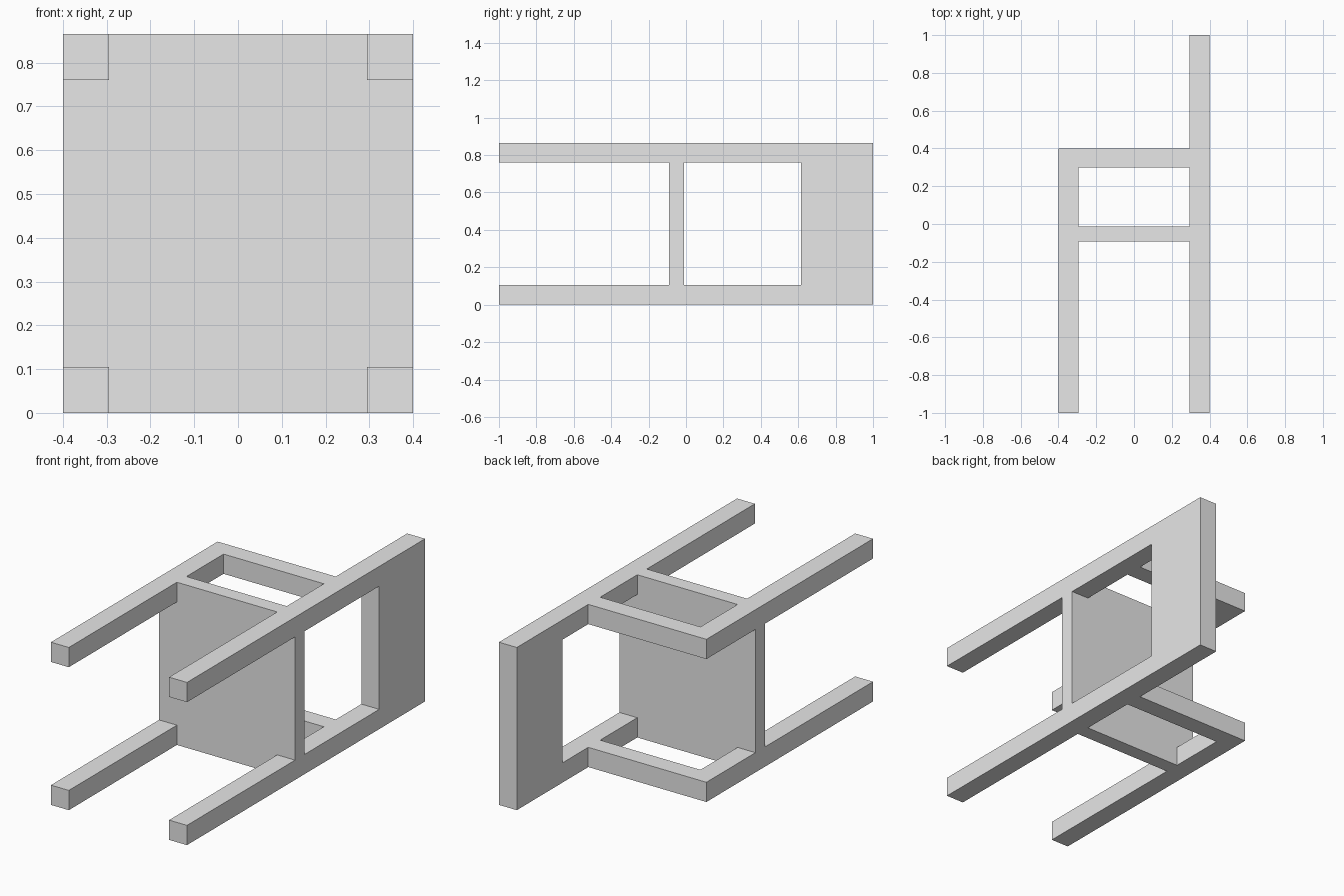
import bpy
import bmesh

cube = bpy.data.objects.get("Cube")
if cube:
    bpy.data.objects.remove(cube, do_unlink=True)

grey = bpy.data.materials.new("light_grey")
grey.use_nodes = True
colour = (0.8, 0.8, 0.8, 1)
grey.diffuse_color = colour
grey.node_tree.nodes["Principled BSDF"].inputs["Base Color"].default_value = colour

# Overall half width, height and thickness of the bars
HALF, HEIGHT, BAR = 0.4, 0.865, 0.105
INNER, TOP = HALF - BAR, HEIGHT - BAR


def prism(name, outline, y0, y1):
    """Extrude an (x, z) outline from y0 to y1."""
    bm = bmesh.new()
    face = bm.faces.new([bm.verts.new((x, y0, z)) for x, z in outline])
    moved = bmesh.ops.extrude_face_region(bm, geom=[face])["geom"]
    verts = [v for v in moved if isinstance(v, bmesh.types.BMVert)]
    bmesh.ops.translate(bm, verts=verts, vec=(0, y1 - y0, 0))
    bmesh.ops.recalc_face_normals(bm, faces=bm.faces)
    mesh = bpy.data.meshes.new(name)
    bm.to_mesh(mesh)
    bm.free()
    mesh.materials.append(grey)
    obj = bpy.data.objects.new(name, mesh)
    bpy.context.collection.objects.link(obj)


def box(name, x0, x1, y0, y1, z0, z1):
    prism(name, [(x0, z0), (x1, z0), (x1, z1), (x0, z1)], y0, y1)


# Legs, back posts and armrests on both sides of the chair
for side, z0, z1 in (("lower", 0, BAR), ("upper", TOP, HEIGHT)):
    box(side + "_front_leg", -HALF, -INNER, -1, 0.4, z0, z1)
    box(side + "_back_post", INNER, HALF, -1, 1, z0, z1)
    box(side + "_armrest", -INNER, INNER, 0.3, 0.4, z0, z1)

# Seat board notched around the four posts
seat = [(-INNER, 0), (INNER, 0), (INNER, BAR), (HALF, BAR),
        (HALF, TOP), (INNER, TOP), (INNER, HEIGHT), (-INNER, HEIGHT),
        (-INNER, TOP), (-HALF, TOP), (-HALF, BAR), (-INNER, BAR)]
prism("seat", seat, -0.092, -0.012)

# Backrest board between the back posts
box("backrest", INNER, HALF, 0.615, 1, BAR, TOP)
